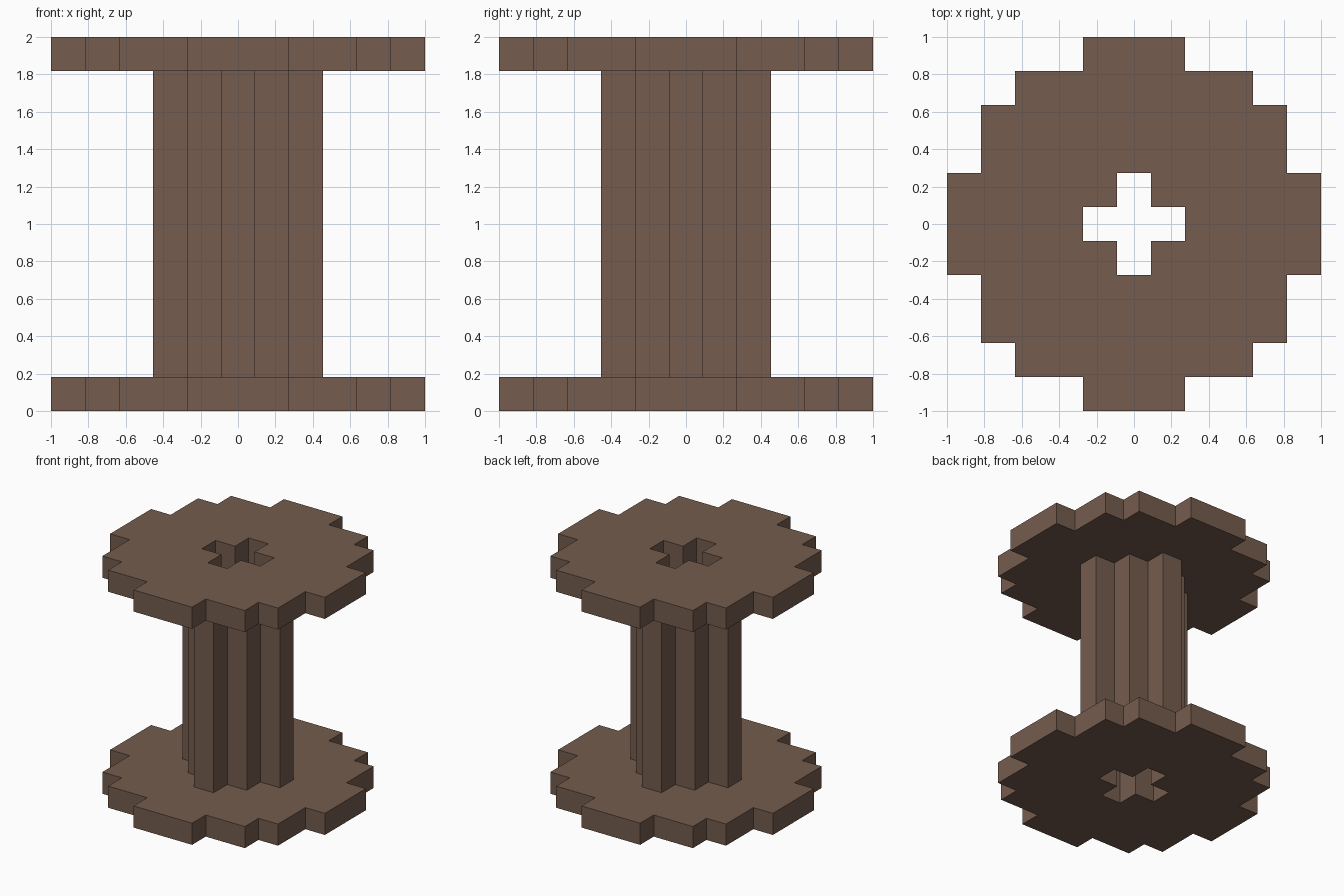
import bpy
import bmesh

cube = bpy.data.objects.get("Cube")
if cube:
    bpy.data.objects.remove(cube, do_unlink=True)

U = 2 / 11  # size of one block

# Single wood colour
wood = bpy.data.materials.new("brown wood")
wood.use_nodes = True
colour = (0.178, 0.107, 0.076, 1)
wood.diffuse_color = colour
bsdf = next(n for n in wood.node_tree.nodes if n.type == 'BSDF_PRINCIPLED')
bsdf.inputs["Base Color"].default_value = colour
bsdf.inputs["Roughness"].default_value = 0.9

# Stepped outlines, one quarter each, in blocks
DISC = [(5.5, 1.5), (4.5, 1.5), (4.5, 3.5), (3.5, 3.5), (3.5, 4.5), (1.5, 4.5), (1.5, 5.5)]
POST = [(2.5, 0.5), (1.5, 0.5), (1.5, 1.5), (0.5, 1.5), (0.5, 2.5)]
HOLE = [(1.5, 0.5), (0.5, 0.5), (0.5, 1.5)]


def full_outline(quarter):
    """Repeat a quarter outline four times around the centre."""
    points, part = [], quarter
    for _ in range(4):
        points += part
        part = [(-y, x) for x, y in part]
    return points


def add_walls(bm, quarter, z0, z1, inward=False):
    """Vertical walls along an outline; returns the bottom and top edge loops."""
    pts = full_outline(quarter)
    if inward:
        pts.reverse()
    low = [bm.verts.new((x * U, y * U, z0 * U)) for x, y in pts]
    high = [bm.verts.new((x * U, y * U, z1 * U)) for x, y in pts]
    n = len(pts)
    for i in range(n):
        j = (i + 1) % n
        bm.faces.new((low[i], low[j], high[j], high[i]))
    return [[bm.edges.get((ring[i], ring[(i + 1) % n])) for i in range(n)]
            for ring in (low, high)]


def make_part(name, outer, z0, z1, capped):
    bm = bmesh.new()
    outside = add_walls(bm, outer, z0, z1)
    inside = add_walls(bm, HOLE, z0, z1, inward=True)
    if capped:
        # Flat ends with the cross-shaped hole left open
        for k, direction in enumerate((-1, 1)):
            fill = bmesh.ops.triangle_fill(bm, use_beauty=True, use_dissolve=False,
                                           edges=outside[k] + inside[k])
            for f in fill["geom"]:
                if isinstance(f, bmesh.types.BMFace):
                    f.normal_update()
                    if f.normal.z * direction < 0:
                        f.normal_flip()
    mesh = bpy.data.meshes.new(name)
    bm.to_mesh(mesh)
    bm.free()
    mesh.materials.append(wood)
    obj = bpy.data.objects.new(name, mesh)
    bpy.context.collection.objects.link(obj)
    return obj


# Two end discs joined by a hollow stepped post
make_part("bottom_disc", DISC, 0, 1, True)
make_part("hollow_post", POST, 1, 10, False)
make_part("top_disc", DISC, 10, 11, True)
